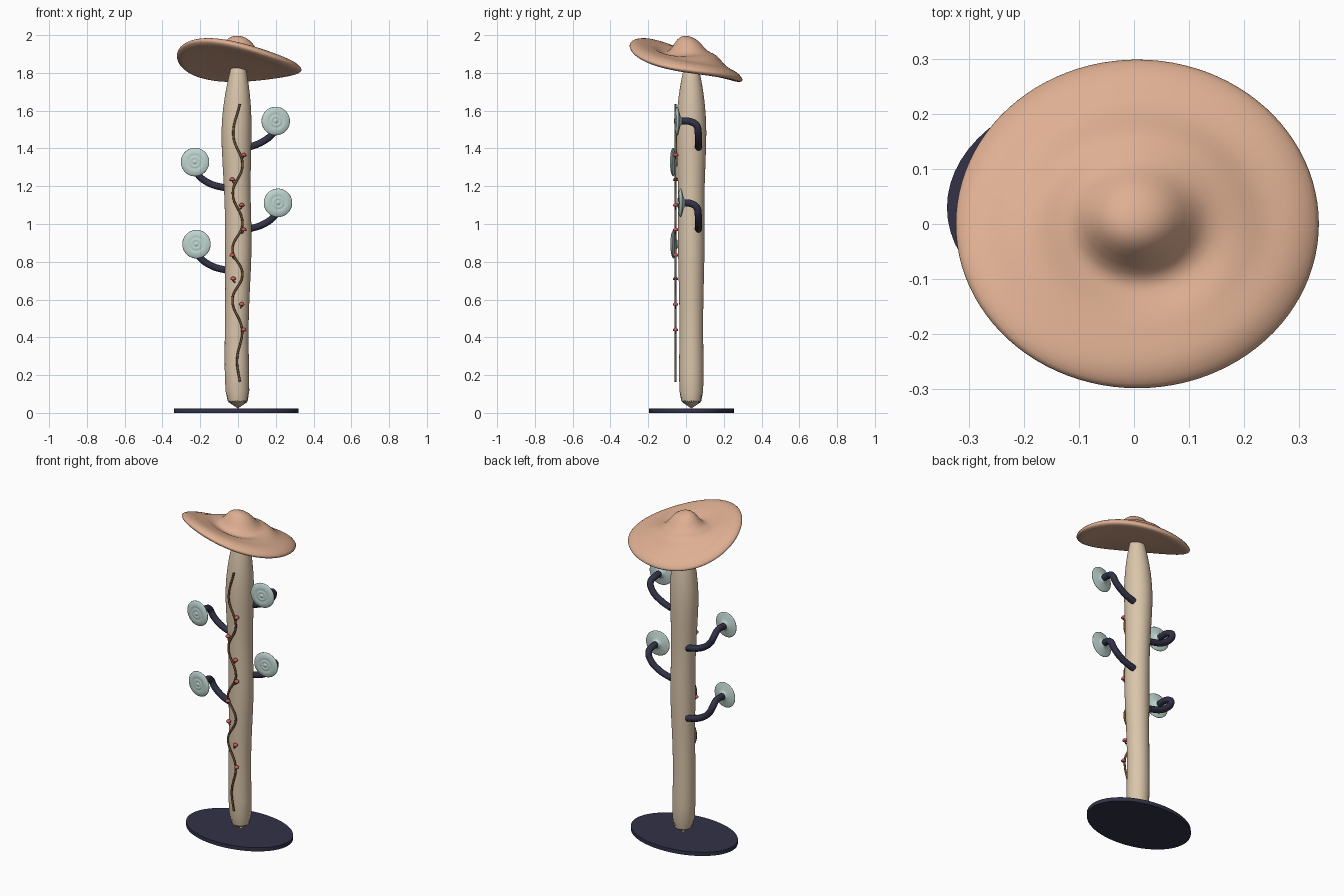
import bpy, bmesh, math
from mathutils import Vector, Matrix

cube = bpy.data.objects.get("Cube")
if cube:
    bpy.data.objects.remove(cube)


def material(name, rgb):
    lin = [((c / 255 + 0.055) / 1.055) ** 2.4 for c in rgb] + [1]
    m = bpy.data.materials.new(name)
    m.use_nodes = True
    m.diffuse_color = lin
    m.node_tree.nodes["Principled BSDF"].inputs["Base Color"].default_value = lin
    return m


PEACH = material("peach", (222, 175, 146))
CREAM = material("cream", (218, 197, 170))
NAVY = material("navy", (50, 50, 72))
MINT = material("pale_mint", (190, 212, 206))
BROWN = material("vine_brown", (112, 84, 48))
RED = material("berry_red", (205, 88, 95))


def finish(name, bm, mat, subdiv=0, angle=180):
    bmesh.ops.recalc_face_normals(bm, faces=bm.faces)
    me = bpy.data.meshes.new(name)
    bm.to_mesh(me)
    bm.free()
    ob = bpy.data.objects.new(name, me)
    bpy.context.collection.objects.link(ob)
    me.materials.append(mat)
    bpy.ops.object.select_all(action='DESELECT')
    ob.select_set(True)
    bpy.context.view_layer.objects.active = ob
    bpy.ops.object.shade_smooth_by_angle(angle=math.radians(angle))
    if subdiv:
        mod = ob.modifiers.new("smooth", 'SUBSURF')
        mod.levels = mod.render_levels = subdiv
    return ob


def lathe(profile, segs):
    """Spin (radius, height) points around z; ends are closed."""
    bm = bmesh.new()
    rings = []
    for r, z in profile:
        if r == 0:
            rings.append([bm.verts.new((0, 0, z))] * segs)
        else:
            rings.append([bm.verts.new((r * math.cos(a), r * math.sin(a), z))
                          for a in (2 * math.pi * i / segs for i in range(segs))])
    for low, high in zip(rings, rings[1:]):
        for i in range(segs):
            j = (i + 1) % segs
            loop = list(dict.fromkeys((low[i], low[j], high[j], high[i])))
            bm.faces.new(loop)
    for ring in (rings[0], rings[-1]):
        if ring[0] is not ring[1]:
            bm.faces.new(ring)
    return bm


def tube(name, points, radius, mat):
    cu = bpy.data.curves.new(name, 'CURVE')
    cu.dimensions = '3D'
    cu.bevel_depth, cu.bevel_resolution = radius, 3
    cu.use_fill_caps = True
    cu.resolution_u = 8
    sp = cu.splines.new('BEZIER')
    sp.bezier_points.add(len(points) - 1)
    for bp, p in zip(sp.bezier_points, points):
        bp.co = p
        bp.handle_left_type = bp.handle_right_type = 'AUTO'
    cu.materials.append(mat)
    ob = bpy.data.objects.new(name, cu)
    bpy.context.collection.objects.link(ob)
    return ob


# Oval base plate
bm = lathe([(1, 0), (1, 0.023)], 64)
bm.transform(Matrix.Translation((-0.01, 0.03, 0)) @ Matrix.Diagonal((0.33, 0.225, 1, 1)))
finish("base_plate", bm, NAVY, angle=30)

# Gently swelling trunk, with its axis wandering a little
trunk = [(0.064, 0.02), (0.066, 0.2), (0.062, 0.45), (0.065, 0.65), (0.072, 0.87),
         (0.069, 1.05), (0.070, 1.2), (0.080, 1.42), (0.081, 1.55), (0.066, 1.7),
         (0.047, 1.79), (0.038, 1.85)]
bm = lathe(trunk, 32)
for v in bm.verts:
    v.co.x += -0.003 + 0.006 * math.sin(v.co.z * 6 + 2.5)
    v.co.y += 0.028
finish("trunk", bm, CREAM, 1, 60)

# Warped cap: ripple profile, then tilt, twist and a fuller back slope
cap = [(0, 0.145), (0.04, 0.138), (0.07, 0.118), (0.1, 0.075), (0.13, 0.052),
       (0.165, 0.054), (0.195, 0.05), (0.23, 0.036), (0.27, 0.034), (0.3, 0.027),
       (0.325, 0.012), (0.334, -0.002), (0.325, -0.014), (0.3, -0.022),
       (0.25, -0.022), (0.18, -0.026), (0.09, -0.032), (0, -0.034)]
bm = lathe(cap, 48)
for v in bm.verts:
    x, y, z = v.co
    r = math.hypot(x, y)
    if z > 0.012:
        z += 0.3 * y * math.exp(-((r - 0.13) / 0.06) ** 2)
    y = y * 0.905 + 0.02 * (1 - r / 0.334)
    v.co = (x + 0.006, y, 1.855 - 0.3 * y - 0.11 * x + 0.5 * x * y + z)
finish("cap", bm, PEACH, 1)

# Side discs on curved stalks: side, disc x, disc y, disc z
dish = [(0, 0.014), (0.008, 0.013), (0.013, 0.007), (0.02, 0.011), (0.028, 0.011),
        (0.034, 0.007), (0.043, 0.010), (0.055, 0.009), (0.068, 0.005), (0.077, 0),
        (0.076, -0.005), (0.062, -0.008), (0.04, -0.014), (0.024, -0.018),
        (0.02, -0.028), (0, -0.03)]
shelves = [("upper_left", 1, 0.2, -0.048, 1.545), ("lower_left", 1, 0.212, -0.03, 1.112),
           ("upper_right", -1, 0.228, -0.07, 1.328), ("lower_right", -1, 0.22, -0.068, 0.893)]
for label, side, dx, dy, dz in shelves:
    bm = lathe(dish, 32)
    face = Matrix.Rotation(math.radians(90), 4, 'X')
    turn = Matrix.Rotation(side * math.radians(6), 4, 'Z')
    bm.transform(Matrix.Translation((side * dx, dy, dz)) @ turn @ face)
    finish(label + "_disc", bm, MINT, 1)
    path = [(0.055, 0.065, dz - 0.14), (dx - 0.075, 0.066, dz - 0.112),
            (dx - 0.015, 0.065, dz - 0.065), (dx + 0.004, 0.055, dz - 0.022),
            (dx, 0.02, dz - 0.002), (dx, dy + 0.02, dz)]
    tube(label + "_stalk", [(side * x, y, z) for x, y, z in path], 0.019, NAVY)

# Winding vine up the front
VY = -0.055
vine = [(0.01, 0.165), (-0.005, 0.28), (0.022, 0.44), (-0.03, 0.6), (0.024, 0.735),
        (-0.03, 0.865), (0.024, 1.0), (-0.028, 1.165), (0.024, 1.31), (-0.025, 1.47),
        (0.01, 1.635)]
tube("vine", [(x, VY, z) for x, z in vine], 0.006, BROWN)

# Tiny capped buds along the vine
buds = [(0.03, 1.365), (-0.03, 1.235), (0.02, 1.1), (0.03, 0.97),
        (-0.03, 0.835), (-0.025, 0.71), (0.02, 0.575), (0.03, 0.44)]
bud = [(0, 0.012), (0.008, 0.01), (0.014, 0.003), (0.016, -0.005), (0.008, -0.008), (0, -0.008)]
for i, (x, z) in enumerate(buds, 1):
    bm = lathe(bud, 12)
    bm.transform(Matrix.Translation((x, VY, z)))
    finish(f"bud_{i}", bm, RED, 1)
    tube(f"bud_stem_{i}", [(x, VY, z - 0.004), (x * 0.9, VY, z - 0.014),
                           (x * 0.55, VY, z - 0.02)], 0.004, BROWN)
